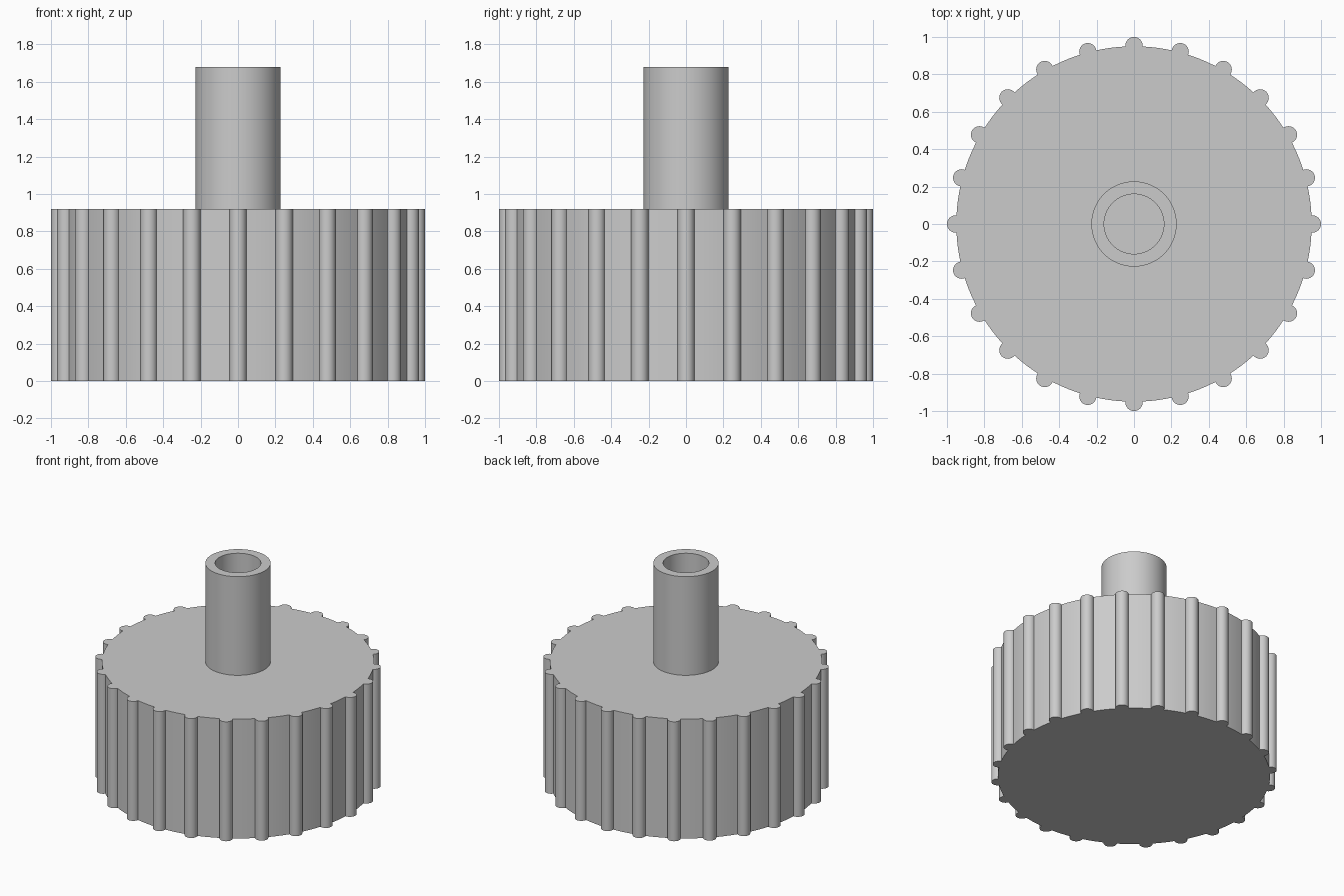
import bpy, bmesh
from math import cos, sin, pi, acos, asin

if "Cube" in bpy.data.objects:
    bpy.data.objects.remove(bpy.data.objects["Cube"])

GREY = (0.6, 0.6, 0.6, 1)
mat = bpy.data.materials.new("plain grey")
mat.use_nodes = True
mat.diffuse_color = GREY
mat.node_tree.nodes["Principled BSDF"].inputs["Base Color"].default_value = GREY

DISC_R, RIB_R, RIBS = 0.95, 0.046, 24
RIB_C = 1 - RIB_R            # radius on which the rib centres sit
DISC_TOP, STEM_TOP = 0.92, 1.68
STEM_R, BORE_R = 0.228, 0.16


def finish(bm, name):
    bmesh.ops.recalc_face_normals(bm, faces=bm.faces)
    mesh = bpy.data.meshes.new(name)
    bm.to_mesh(mesh)
    bm.free()
    mesh.materials.append(mat)
    obj = bpy.data.objects.new(name, mesh)
    bpy.context.collection.objects.link(obj)
    bpy.ops.object.select_all(action='DESELECT')
    obj.select_set(True)
    bpy.context.view_layer.objects.active = obj
    bpy.ops.object.shade_smooth_by_angle(angle=pi / 6)


def ring(bm, radius, z, n=64):
    return [bm.verts.new((radius * cos(2 * pi * i / n), radius * sin(2 * pi * i / n), z))
            for i in range(n)]


# Ribbed disc: outline of rounded ribs joined by arcs, extruded upward
phi = acos((DISC_R**2 - RIB_C**2 - RIB_R**2) / (2 * RIB_C * RIB_R))
half = asin(RIB_R * sin(phi) / DISC_R)
step = 2 * pi / RIBS
outline = []
for k in range(RIBS):
    a = k * step
    for i in range(17):
        t = a + phi * (i / 8 - 1)
        outline.append((RIB_C * cos(a) + RIB_R * cos(t), RIB_C * sin(a) + RIB_R * sin(t)))
    for i in range(1, 5):
        t = a + half + (step - 2 * half) * i / 5
        outline.append((DISC_R * cos(t), DISC_R * sin(t)))
bm = bmesh.new()
base = bm.faces.new([bm.verts.new((x, y, 0)) for x, y in outline])
result = bmesh.ops.extrude_face_region(bm, geom=[base], use_keep_orig=True)
top = [v for v in result["geom"] if isinstance(v, bmesh.types.BMVert)]
bmesh.ops.translate(bm, verts=top, vec=(0, 0, DISC_TOP))
finish(bm, "ribbed_disc")

# Hollow stem: outer wall, rim and bore down to the disc
bm = bmesh.new()
loops = [ring(bm, r, z) for r, z in ((STEM_R, DISC_TOP), (STEM_R, STEM_TOP),
                                     (BORE_R, STEM_TOP), (BORE_R, DISC_TOP))]
for lower, upper in zip(loops, loops[1:]):
    for i in range(len(lower)):
        j = (i + 1) % len(lower)
        bm.faces.new((lower[i], lower[j], upper[j], upper[i]))
finish(bm, "hollow_stem")
